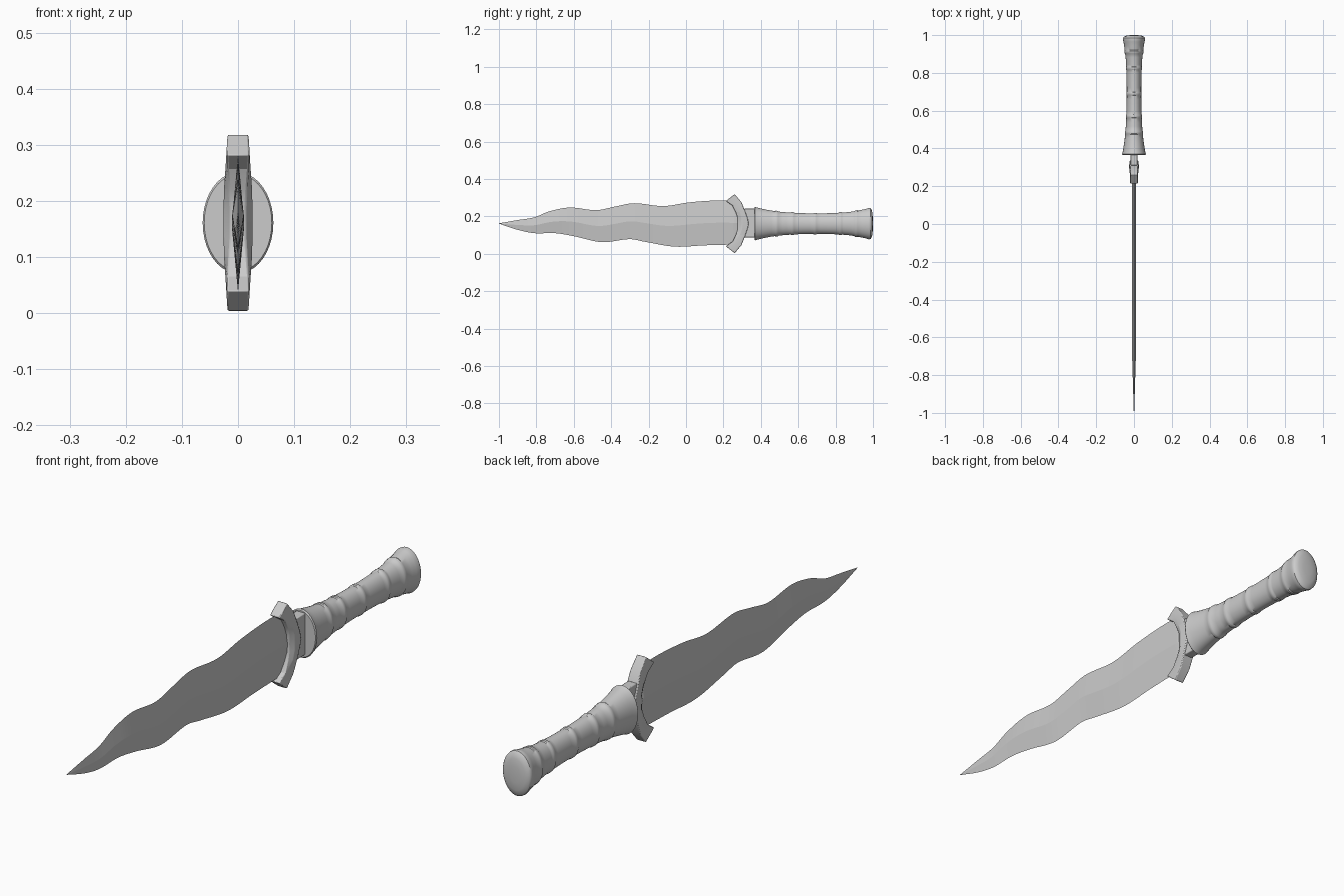
import bpy, bmesh, math

if "Cube" in bpy.data.objects:
    bpy.data.objects.remove(bpy.data.objects["Cube"])

ZC = 0.161  # height of the long axis


def loft(name, rings, angle=30, bevel=0):
    """Skin closed rings of equal point count and cap both ends."""
    bm = bmesh.new()
    vr = [[bm.verts.new(p) for p in r] for r in rings]
    n = len(rings[0])
    for a, b in zip(vr, vr[1:]):
        for i in range(n):
            bm.faces.new((a[i], a[(i + 1) % n], b[(i + 1) % n], b[i]))
    bm.faces.new(vr[0][::-1])
    bm.faces.new(vr[-1])
    bmesh.ops.recalc_face_normals(bm, faces=bm.faces)
    me = bpy.data.meshes.new(name)
    bm.to_mesh(me)
    bm.free()
    ob = bpy.data.objects.new(name, me)
    bpy.context.collection.objects.link(ob)
    if bevel:
        m = ob.modifiers.new("bevel", 'BEVEL')
        m.width, m.segments, m.limit_method = bevel, 2, 'ANGLE'
    bpy.context.view_layer.objects.active = ob
    ob.select_set(True)
    bpy.ops.object.shade_smooth_by_angle(angle=math.radians(angle))
    ob.select_set(False)
    return ob


def curve(pts, y):
    """Smooth cubic interpolation through (y, value) points."""
    k = max(i for i in range(len(pts) - 1) if pts[i][0] <= y + 1e-9)

    def slope(i):
        a, b = pts[max(i - 1, 0)], pts[min(i + 1, len(pts) - 1)]
        return (b[1] - a[1]) / (b[0] - a[0])
    (y0, v0), (y1, v1) = pts[k], pts[k + 1]
    h = y1 - y0
    t = (y - y0) / h
    return ((2*t**3 - 3*t**2 + 1) * v0 + (t**3 - 2*t**2 + t) * h * slope(k)
            + (3*t**2 - 2*t**3) * v1 + (t**3 - t**2) * h * slope(k + 1))


# Wavy blade with a diamond cross-section
upper = [(-1, .163), (-.9, .18), (-.81, .195), (-.73, .227), (-.62, .247), (-.48, .233),
         (-.38, .252), (-.28, .27), (-.12, .255), (.02, .275), (.18, .285), (.29, .278)]
lower = [(-1, .161), (-.9, .128), (-.81, .11), (-.7, .11), (-.6, .094), (-.45, .062),
         (-.3, .078), (-.22, .064), (-.06, .038), (.1, .045), (.29, .05)]
rings = []
N = 90
for i in range(N + 1):
    y = -1 + 1.26 * i / N
    zu, zl = curve(upper, y), curve(lower, y)
    zm = (zu + zl) / 2
    w = min(.0105, .001 + .03 * (y + 1))
    rings.append([(w, y, zm), (0, y, zu), (-w, y, zm), (0, y, zl)])
# round the hidden root of the blade into the guard
rings.append([(.01, .3, ZC), (0, .3, .2), (-.01, .3, ZC), (0, .3, .12)])
loft("blade", rings, 8)

# Crescent guard: inner y, z offset, half width, then outer y, z offset, half width
half = [(.213, .121, .020, .26, .158, .020),
        (.248, .096, .019, .297, .114, .022),
        (.266, .060, .016, .318, .060, .025),
        (.276, .030, .014, .330, .025, .026),
        (.274, 0, .014, .335, 0, .026)]
stations = half + [(a, -b, c, d, -e, f) for a, b, c, d, e, f in half[-2::-1]]
rings = []
for yi, zi, wi, yo, zo, wo in stations:
    ym, zm = yi * .6 + yo * .4, zi * .6 + zo * .4
    rings.append([(wi, yi, ZC + zi), (wo, ym, ZC + zm), (wo * .93, yo, ZC + zo),
                  (-wo * .93, yo, ZC + zo), (-wo, ym, ZC + zm), (-wi, yi, ZC + zi)])
loft("guard", rings, 25, .003)

# Flat neck block joining guard and grip
loft("neck", [[(sx * .018, y, ZC + .003 + sz * .077)
               for sx, sz in ((1, 1), (-1, 1), (-1, -1), (1, -1))]
              for y in (.31, .385)], 30, .003)

# Oval grip with flared ends and raised bands
flare = [(.37, .089), (.40, .081), (.46, .069), (.53, .061), (.62, .056), (.72, .055),
         (.80, .057), (.87, .062), (.93, .072), (.985, .084)]
profile = [(.366, .086), (.37, .090)]
bands = (.485, .57, .69, .825, .91)
ys = [.375 + .61 * i / 30 for i in range(30)]
ys = [y for y in ys if all(abs(y - b) > .014 for b in bands)]
ys += [b + d for b in bands for d in (-.010, -.006, 0, .006, .010)]
for y in sorted(ys):
    bump = .003 if any(abs(y - b) < .0075 for b in bands) else 0
    profile.append((y, curve(flare, y) + bump))
profile += [(.978, .084), (.986, .083), (.992, .076), (.997, .058), (.9995, .03), (1, .005)]
profile.sort()
S = 40
loft("grip", [[(.7 * r * math.cos(2 * math.pi * k / S), y,
                ZC + r * math.sin(2 * math.pi * k / S)) for k in range(S)]
              for y, r in profile], 35)
